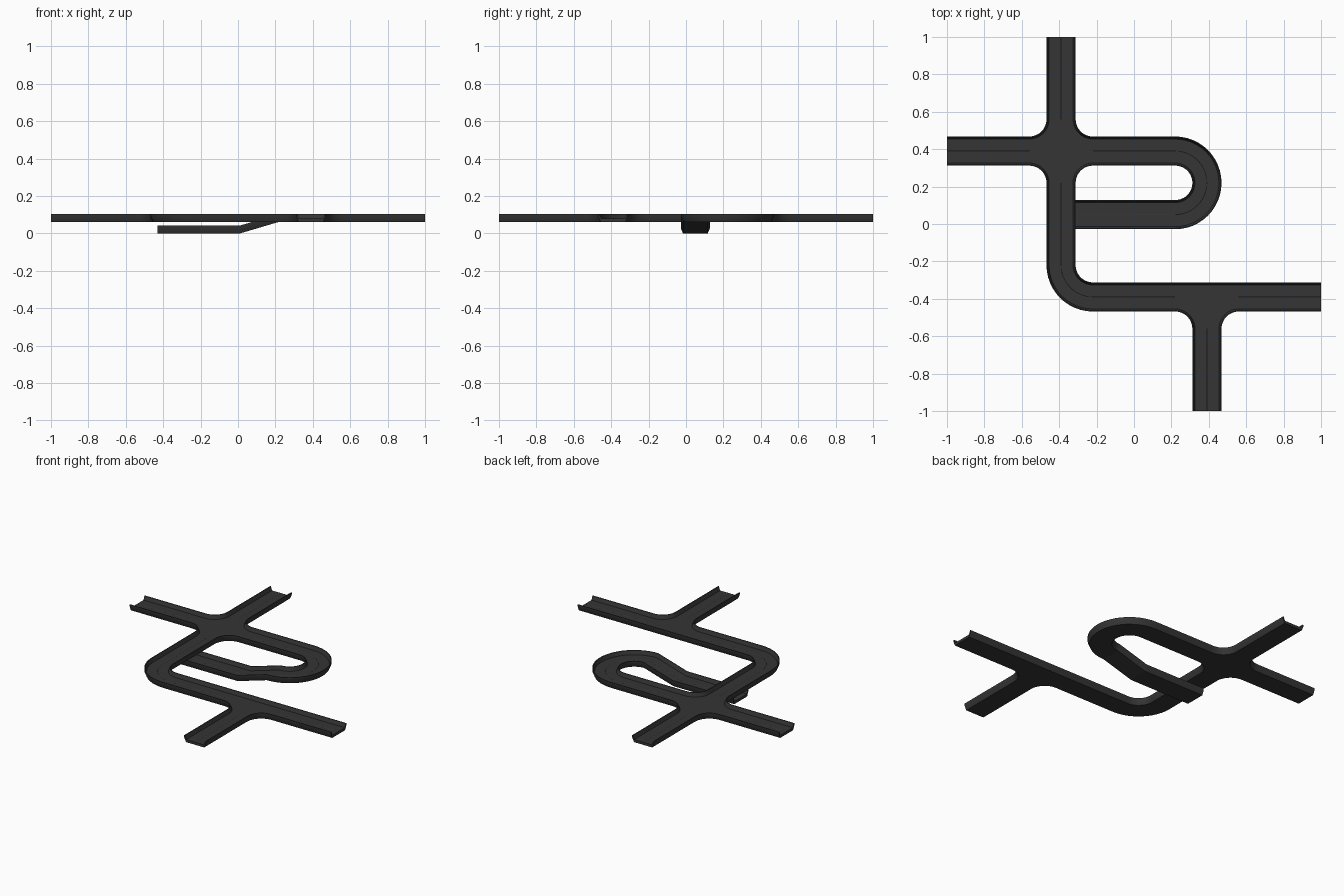
import bpy, bmesh, math
from mathutils import Vector

if "Cube" in bpy.data.objects:
    bpy.data.objects.remove(bpy.data.objects["Cube"])

T = 0.17        # half size of a junction tile, also the curve radius
C = 0.39        # road centre lines sit at +-C
UP = 0.062      # base height of the raised road
FLOOR = 0.017
# half cross-section (distance from centre line, height): underside, outer wall, rim, inner wall, floor
HALF = [(0, 0), (0.066, 0), (0.078, 0.028), (0.078, 0.042),
        (0.073, 0.042), (0.064, FLOOR)]
PLAIN = HALF + [(0, FLOOR)]
GROOVED = HALF + [(0.002, FLOOR), (0, FLOOR - 0.001)]

mat = bpy.data.materials.new("dark_track")
mat.diffuse_color = (0.035, 0.035, 0.035, 1)
mat.use_nodes = True
mat.node_tree.nodes["Principled BSDF"].inputs["Base Color"].default_value = mat.diffuse_color


def face(bm, pts, want):
    f = bm.faces.new([bm.verts.new(p) for p in pts])
    f.normal_update()
    if f.normal.dot(want) < 0:
        f.normal_flip()


def sweep_half(bm, frames, side, profile, cap_start=False, cap_end=False):
    """Sweep the half section along frames of (origin, unit normal)."""
    rings = [[o + n * side * u + Vector((0, 0, z)) for u, z in profile] for o, n in frames]
    for i in range(len(rings) - 1):
        a, b = rings[i], rings[i + 1]
        d = frames[i + 1][0] - frames[i][0]
        s = d.cross(frames[i][1] * side).z
        for k in range(len(profile) - 1):
            q = [a[k], a[k + 1], b[k + 1], b[k]]
            if s < 0:
                q.reverse()
            bm.faces.new([bm.verts.new(p) for p in q])
    if cap_start:
        face(bm, rings[0], frames[0][0] - frames[1][0])
    if cap_end:
        face(bm, rings[-1], frames[-1][0] - frames[-2][0])


def finish(name, bm):
    bmesh.ops.remove_doubles(bm, verts=bm.verts[:], dist=1e-5)
    me = bpy.data.meshes.new(name)
    bm.to_mesh(me)
    bm.free()
    me.materials.append(mat)
    ob = bpy.data.objects.new(name, me)
    bpy.context.collection.objects.link(ob)
    bpy.ops.object.select_all(action='DESELECT')
    ob.select_set(True)
    bpy.context.view_layer.objects.active = ob
    bpy.ops.object.shade_smooth_by_angle(angle=math.radians(25))


def line(p, q):
    p, q = Vector(p), Vector(q)
    d = q - p
    n = Vector((-d.y, d.x, 0)).normalized()
    return [(p, n), (q, n)]


def arc(cx, cy, a0, a1, steps, z=UP):
    out = []
    for i in range(steps + 1):
        a = math.radians(a0 + (a1 - a0) * i / steps)
        n = Vector((math.cos(a), math.sin(a), 0))
        out.append((Vector((cx, cy, z)) + n * T, n))
    return out


def road(name, frames, cap_start=False, cap_end=False):
    bm = bmesh.new()
    for side in (1, -1):
        sweep_half(bm, frames, side, GROOVED, cap_start, cap_end)
    finish(name, bm)


def junction(name, cx, cy, corners, straight_side=False):
    bm = bmesh.new()
    mid = Vector((cx, cy, UP))
    for sx, sy in corners:
        # filleted corner swept around the tile corner, then a fan to the middle
        a0 = {(1, 1): 180, (-1, 1): 270, (-1, -1): 0, (1, -1): 90}[(sx, sy)]
        fr = arc(cx + sx * T, cy + sy * T, a0, a0 + 90, 10)
        sweep_half(bm, fr, -1, PLAIN)
        for (p, _), (q, _) in zip(fr, fr[1:]):
            for h, up in ((FLOOR, 1), (0, -1)):
                o = Vector((0, 0, h))
                face(bm, [mid + o, p + o, q + o], Vector((0, 0, up)))
    if straight_side:
        fr = line((cx - T, cy, UP), (cx, cy, UP)) + line((cx, cy, UP), (cx + T, cy, UP))[1:]
        sweep_half(bm, fr, 1, PLAIN)
    finish(name, bm)


# junction tiles
junction("crossroads", -C, C, [(1, 1), (-1, 1), (-1, -1), (1, -1)])
junction("tee_junction", C, -C, [(1, -1), (-1, -1)], straight_side=True)

# raised straights; the outer ones have an open road end
e, i = C + T, C - T
road("straight_left", line((-1, C, UP), (-e, C, UP)), cap_start=True)
road("straight_back", line((-C, 1, UP), (-C, e, UP)), cap_start=True)
road("straight_right", line((1, -C, UP), (e, -C, UP)), cap_start=True)
road("straight_front", line((C, -1, UP), (C, -e, UP)), cap_start=True)
road("straight_upper_middle", line((-i, C, UP), (i, C, UP)))
road("straight_lower_middle", line((-i, -C, UP), (i, -C, UP)))
road("straight_bridge", line((-C, i, UP), (-C, -i, UP)))

# curves
road("corner_curve", arc(-i, -i, 180, 270, 12))
road("u_turn", arc(i, i, 90, -90, 24))

# ramp down and the ground-level road passing below the bridge
y = i - T
road("ramp", line((i, y, UP), (0.01, y, 0)))
road("underpass", line((0.01, y, 0), (-0.43, y, 0)), cap_end=True)
